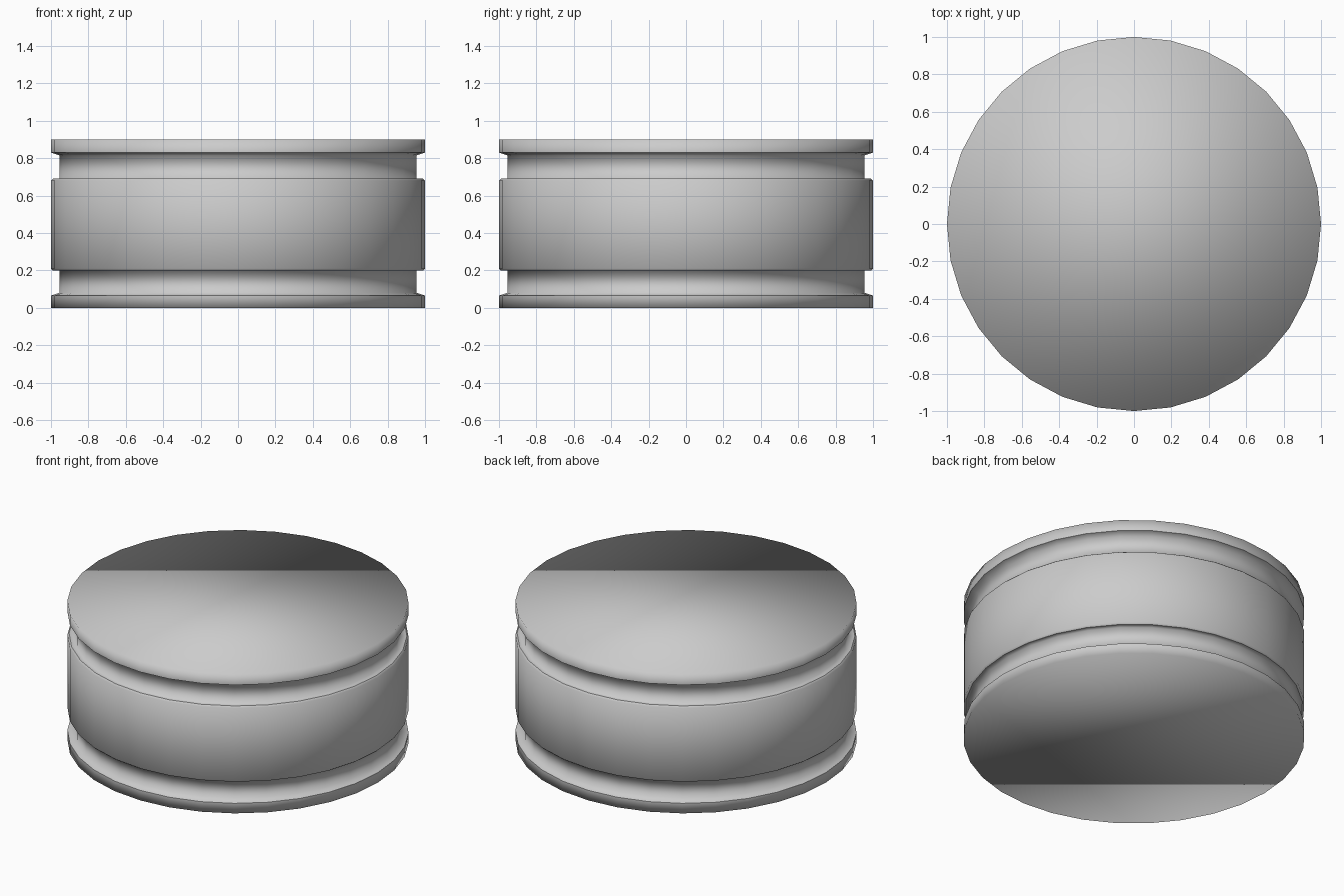
import bpy, bmesh
from math import cos, sin, tau

if "Cube" in bpy.data.objects:
    bpy.data.objects.remove(bpy.data.objects["Cube"])

SIDES = 32

# (radius, height, sharp ring) from bottom to top
PROFILE = [
    (1.0, 0.0, False), (1.0, 0.065, True),        # bottom flange
    (0.955, 0.08, False), (0.955, 0.20, False),   # lower groove
    (0.99, 0.20, True), (1.0, 0.21, False),       # central band
    (1.0, 0.68, False), (0.99, 0.69, True),
    (0.955, 0.69, False), (0.955, 0.815, False),  # upper groove
    (1.0, 0.83, True), (1.0, 0.90, False),        # top flange
]


def lathe(name, profile):
    bm = bmesh.new()
    rings = [[bm.verts.new((r * cos(tau * i / SIDES), r * sin(tau * i / SIDES), z))
              for i in range(SIDES)] for r, z, _ in profile]
    for a, b in zip(rings, rings[1:]):
        for i in range(SIDES):
            j = (i + 1) % SIDES
            bm.faces.new((a[i], a[j], b[j], b[i]))
    # End caps
    bm.faces.new(rings[0][::-1])
    bm.faces.new(rings[-1])
    for f in bm.faces:
        f.smooth = True
    # Crisp rims at the groove openings
    for ring, (_, _, sharp) in zip(rings, profile):
        if sharp:
            for i in range(SIDES):
                bm.edges.get((ring[i], ring[(i + 1) % SIDES])).smooth = False
    mesh = bpy.data.meshes.new(name)
    bm.to_mesh(mesh)
    bm.free()
    obj = bpy.data.objects.new(name, mesh)
    bpy.context.collection.objects.link(obj)
    return obj


lathe("grooved_drum", PROFILE)
